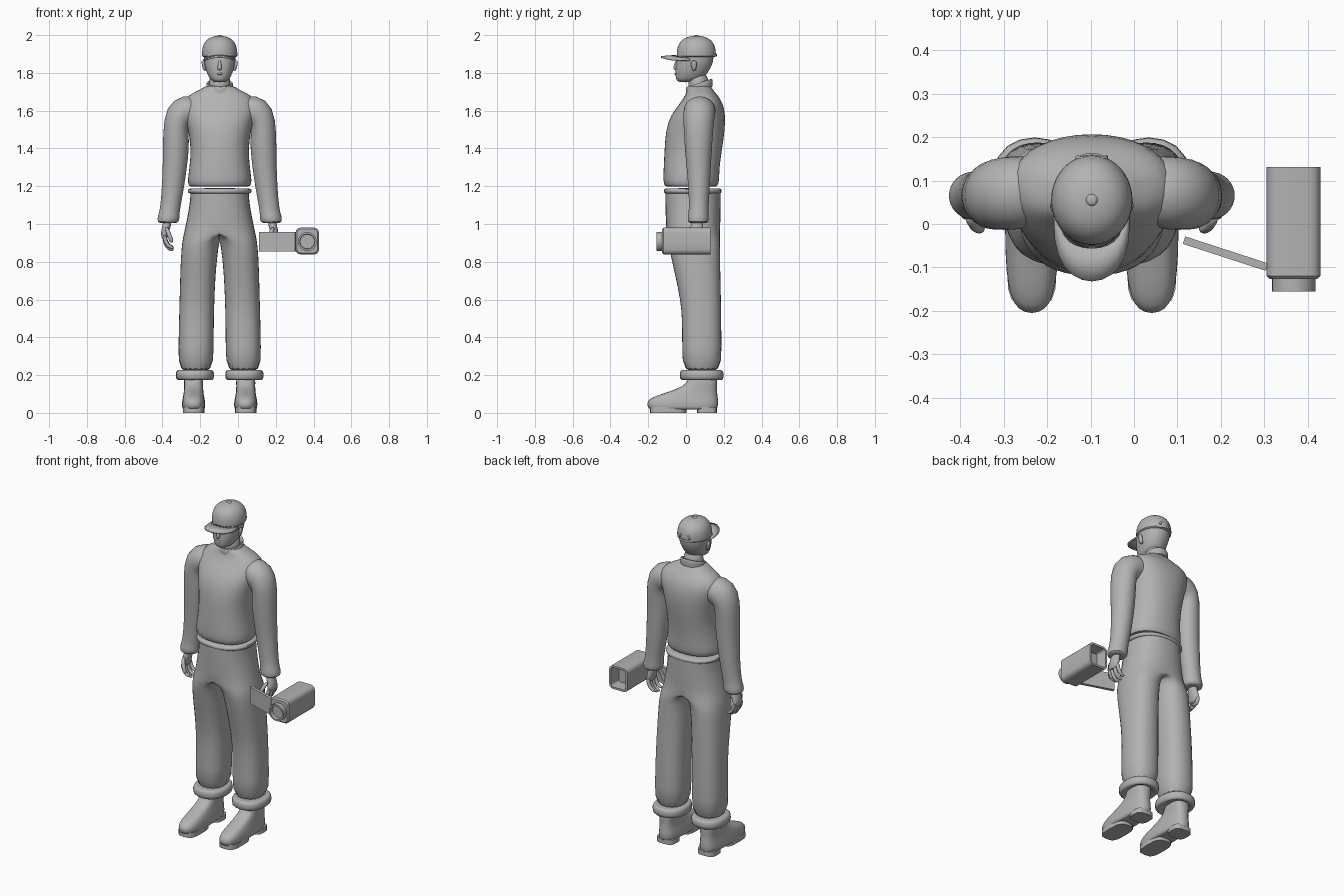
import bpy, bmesh, math
from mathutils import Vector

CX = -0.097  # centre line of the figure
if "Cube" in bpy.data.objects:
    bpy.data.objects.remove(bpy.data.objects["Cube"], do_unlink=True)

grey = bpy.data.materials.new("plain_grey")
grey.use_nodes = True
grey.diffuse_color = (0.45, 0.45, 0.45, 1)
grey.node_tree.nodes["Principled BSDF"].inputs["Base Color"].default_value = grey.diffuse_color


def finish(name, bm, x=CX, mirror=False, subsurf=0, angle=50):
    bmesh.ops.recalc_face_normals(bm, faces=bm.faces[:])
    mesh = bpy.data.meshes.new(name)
    bm.to_mesh(mesh)
    bm.free()
    mesh.materials.append(grey)
    ob = bpy.data.objects.new(name, mesh)
    ob.location.x = x
    bpy.context.collection.objects.link(ob)
    bpy.ops.object.select_all(action='DESELECT')
    ob.select_set(True)
    bpy.context.view_layer.objects.active = ob
    bpy.ops.object.shade_smooth_by_angle(angle=math.radians(angle))
    if mirror:
        ob.modifiers.new("mirror", 'MIRROR').use_clip = True
    if subsurf:
        ob.modifiers.new("smooth", 'SUBSURF').levels = subsurf
        ob.modifiers["smooth"].render_levels = subsurf
    return ob


def flat(z, cx, rx, front, back, lean=0):
    """Horizontal ring, with its back raised by lean."""
    return (Vector((cx, (front + back) / 2, z)), Vector((rx, 0, 0)),
            Vector((0, (back - front) / 2, lean)))


def tilted(x, y, z, ru, rv, deg):
    """Ring turned about y, for bending limbs."""
    a = math.radians(deg)
    return Vector((x, y, z)), Vector((math.cos(a), 0, math.sin(a))) * ru, Vector((0, rv, 0))


def loft(name, rings, n=16, e=1.0, mirror=False, half_above=None, subsurf=1, caps=True, angle=80):
    bm = bmesh.new()
    loops = []
    power = lambda v: math.copysign(abs(v) ** e, v) if abs(v) > 1e-6 else 0.0
    for c, u, v in rings:
        loop = []
        for i in range(n):
            t = 2 * math.pi * i / n
            p = c + (u * power(math.cos(t)) + v * power(math.sin(t))) * 1.02
            if half_above is not None and c.z > half_above:
                p.x = max(0, p.x) if p.x > 1e-4 else 0
            loop.append(bm.verts.new(p))
        loops.append(loop)
    for a, b in zip(loops, loops[1:]):
        for i in range(n):
            q = (a[i], a[(i + 1) % n], b[(i + 1) % n], b[i])
            if half_above is None or any(v.co.x > 1e-5 for v in q):
                bm.faces.new(q)
    if caps:
        bm.faces.new(loops[0])
        if half_above is None:
            bm.faces.new(loops[-1])
    return finish(name, bm, mirror=mirror, subsurf=subsurf, angle=angle)


# Torso and waist
loft("shirt", [flat(z, 0, rx, f, b) for z, rx, f, b in (
    (1.20, .13, -.08, .14), (1.195, .162, -.112, .165), (1.225, .17, -.12, .175),
    (1.30, .158, -.117, .175), (1.40, .15, -.112, .19), (1.50, .165, -.106, .205),
    (1.58, .185, -.078, .207), (1.64, .195, -.03, .195), (1.685, .165, .0, .165),
    (1.71, .10, .005, .14), (1.74, .065, .01, .13))], n=20, e=.85)
loft("waistband", [flat(z, 0, rx, -.113 - d, .184 + d) for z, rx, d in (
    (1.16, .150, -.005), (1.163, .168, .003), (1.185, .170, .003), (1.19, .150, -.005))], n=20, e=.85)

# Trousers: one leg, flattened on the centre line above the crotch
loft("trousers", [flat(*r) for r in (
    (.20, .127, .093, -.02, .188), (.35, .125, .093, -.02, .188), (.5, .123, .092, -.02, .186),
    (.6, .12, .092, -.03, .185), (.72, .116, .093, -.055, .182), (.83, .109, .096, -.08, .18),
    (.91, .1, .098, -.095, .18), (.96, 0, .187, -.104, .18), (1.05, 0, .168, -.108, .183),
    (1.13, 0, .155, -.11, .184), (1.18, 0, .155, -.11, .184))],
    n=16, e=.85, mirror=True, half_above=.93)
loft("trouser_cuff", [flat(z, .131, .106 - d, -.038 + d, .204 - d) for z, d in (
    (.19, .04), (.172, .02), (.176, .0), (.218, .0), (.228, .012), (.225, .03))],
    n=10, e=.85, mirror=True)

# Shoes
loft("shoe", [flat(z, .138, rx, f, b) for z, rx, f, b in (
    (.018, .05, -.18, .155), (.02, .06, -.198, .165), (.05, .062, -.208, .17),
    (.075, .058, -.195, .168), (.1, .053, -.13, .165), (.125, .05, -.05, .163),
    (.155, .05, .01, .165), (.22, .052, .02, .165))], n=16, e=.7, mirror=True)
for part, front, back in (("shoe_heel", .06, .163), ("shoe_sole", -.19, .0)):
    loft(part, [flat(z, .138, .056, front, back) for z in (0, .03)],
         e=.6, mirror=True, subsurf=0, angle=40)

# Sleeves
loft("sleeve", [tilted(*r) for r in (
    (.09, .075, 1.60, .07, .08, 90), (.18, .072, 1.605, .085, .086, 80),
    (.228, .068, 1.565, .085, .082, 45), (.231, .065, 1.46, .071, .076, 10),
    (.233, .066, 1.35, .067, .068, 0), (.246, .07, 1.2, .059, .057, 0),
    (.264, .067, 1.07, .052, .05, 0), (.27, .065, 1.045, .058, .056, 0),
    (.273, .065, 1.008, .058, .056, 0), (.273, .065, 1.005, .04, .04, 0))], mirror=True)

# Hands, hanging with curled fingers
loft("palm", [tilted(*r) for r in (
    (.275, .06, 1.03, .022, .03, 0), (.28, .058, .99, .024, .032, 0),
    (.293, .056, .95, .022, .044, 0), (.29, .056, .915, .014, .042, -10))], n=10, mirror=True)
for i in range(4):
    y, drop = .021 + .023 * i, .012 * abs(i - 1.3)
    loft("finger_%d" % (i + 1), [tilted(x, y, z + drop, r, r, a) for x, z, r, a in (
        (.293, .93, .012, 0), (.288, .89, .012, -20), (.268, .862, .011, -50),
        (.242, .857, .008, -85))], n=8, mirror=True)
loft("thumb", [tilted(x, y, z, .012, .012, a) for x, y, z, a in (
    (.285, .02, .985, 0), (.272, -.005, .955, -20), (.26, -.012, .925, -15),
    (.253, -.01, .9, -10))], n=8, mirror=True)

# Neck, collar and head
loft("neck", [flat(z, 0, .056, .012 + d, .118 + d) for z, d in ((1.68, 0), (1.74, 0), (1.80, .0))])
loft("collar", [flat(z, 0, r, .07 - r, .07 + r, .022) for z, r in (
    (1.705, .07), (1.735, .072), (1.75, .069), (1.745, .055), (1.715, .055))], caps=False)
loft("head", [flat(z, 0, rx, f, b) for z, rx, f, b in (
    (1.75, .025, -.035, .03), (1.76, .046, -.052, .07), (1.785, .062, -.056, .105),
    (1.82, .075, -.056, .128), (1.86, .084, -.052, .145), (1.91, .086, -.045, .15),
    (1.95, .07, -.02, .12))], n=16, e=.92)
loft("nose", [flat(z, 0, rx, f, -.03) for z, rx, f in (
    (1.812, .01, -.058), (1.822, .015, -.074), (1.86, .008, -.058), (1.87, .006, -.05))], n=8)
loft("mouth", [flat(z, 0, rx, -.063, -.03) for z, rx in ((1.788, .012), (1.795, .022), (1.802, .012))], n=8)
loft("ear", [flat(z, x, .009, .042 - ry, .042 + ry) for z, x, ry in (
    (1.81, .077, .007), (1.825, .082, .014), (1.85, .088, .019), (1.867, .088, .012))], n=8, mirror=True)

# Cap: crown, button, peak and rear strap
loft("cap_crown", [flat(z, 0, .094 * s, .055 - .104 * s, .055 + .104 * s) for z, s in (
    (1.885, .93), (1.883, 1), (1.92, .99), (1.952, .91), (1.977, .72), (1.991, .45), (1.996, .15))], n=20)
loft("cap_button", [flat(z, 0, r, .055 - r, .055 + r) for z, r in (
    (1.99, .014), (1.998, .013), (2.0, .006))], n=12, subsurf=0)

bm = bmesh.new()
grid = []
for i in range(13):
    t = math.pi * i / 12
    row = []
    for s in (.5, .75, 1):
        x, y = math.cos(t) * .088 * (.75 + s / 4), .02 - .152 * s * math.sin(t) ** .7
        row.append(bm.verts.new((x, y, 1.901 - 2.6 * x * x - .012 * s)))
    grid.append(row)
for a, b in zip(grid, grid[1:]):
    for j in range(2):
        bm.faces.new((a[j], a[j + 1], b[j + 1], b[j]))
peak = finish("cap_peak", bm)
peak.modifiers.new("thickness", 'SOLIDIFY').thickness = .009

loft("cap_rear_strap", [tilted(.034 * math.cos(t), .153 - .008 * math.sin(t), 1.9 + .034 * math.sin(t),
     .006, .008, math.degrees(t)) for t in [math.pi * i / 8 for i in range(9)]], n=8)
loft("cap_strap_band", [flat(z, 0, .045, .10, .163) for z in (1.886, .014 + 1.886)], subsurf=0, angle=40)


# Hand-held camera
def box(size, centre):
    bm = bmesh.new()
    bmesh.ops.create_cube(bm, size=1)
    for v in bm.verts:
        v.co = Vector(a * b for a, b in zip(v.co, size)) + Vector(centre)
    return bm


bm = box((.124, .25, .142), (.367, .006, .91))
long_edges = [e for e in bm.edges if abs(e.verts[0].co.y - e.verts[1].co.y) > .1]
bmesh.ops.bevel(bm, geom=long_edges, offset=.026, segments=3, profile=.5, affect='EDGES')
bm.normal_update()
front = [f for f in bm.faces if f.normal.y < -.9]
bmesh.ops.inset_region(bm, faces=front, thickness=.008, depth=.008)
back = [f for f in bm.faces if f.normal.y > .9]
bmesh.ops.inset_region(bm, faces=back, thickness=.012)
bmesh.ops.inset_region(bm, faces=back, thickness=.004, depth=-.07)
finish("camera_body", bm, x=0, angle=35)

# Lens barrel with a recessed front
bm = bmesh.new()
bmesh.ops.create_cone(bm, cap_ends=True, segments=24, radius1=.05, radius2=.05, depth=.06)
for v in bm.verts:
    v.co = Vector((v.co.x + .367, -v.co.z - .125, v.co.y + .907))
bmesh.ops.recalc_face_normals(bm, faces=bm.faces[:])
lens = [f for f in bm.faces if f.normal.y < -.9]
bmesh.ops.inset_region(bm, faces=lens, thickness=.01)
bmesh.ops.inset_region(bm, faces=lens, thickness=.002, depth=-.02)
finish("camera_lens", bm, x=0, angle=35)

# Fold-out screen reaching to the hand
screen = finish("camera_screen", box((.2, .018, .102), (0, 0, 0)), x=.21, angle=30)
screen.location = (.21, -.068, .906)
screen.rotation_euler.z = math.radians(-18)
